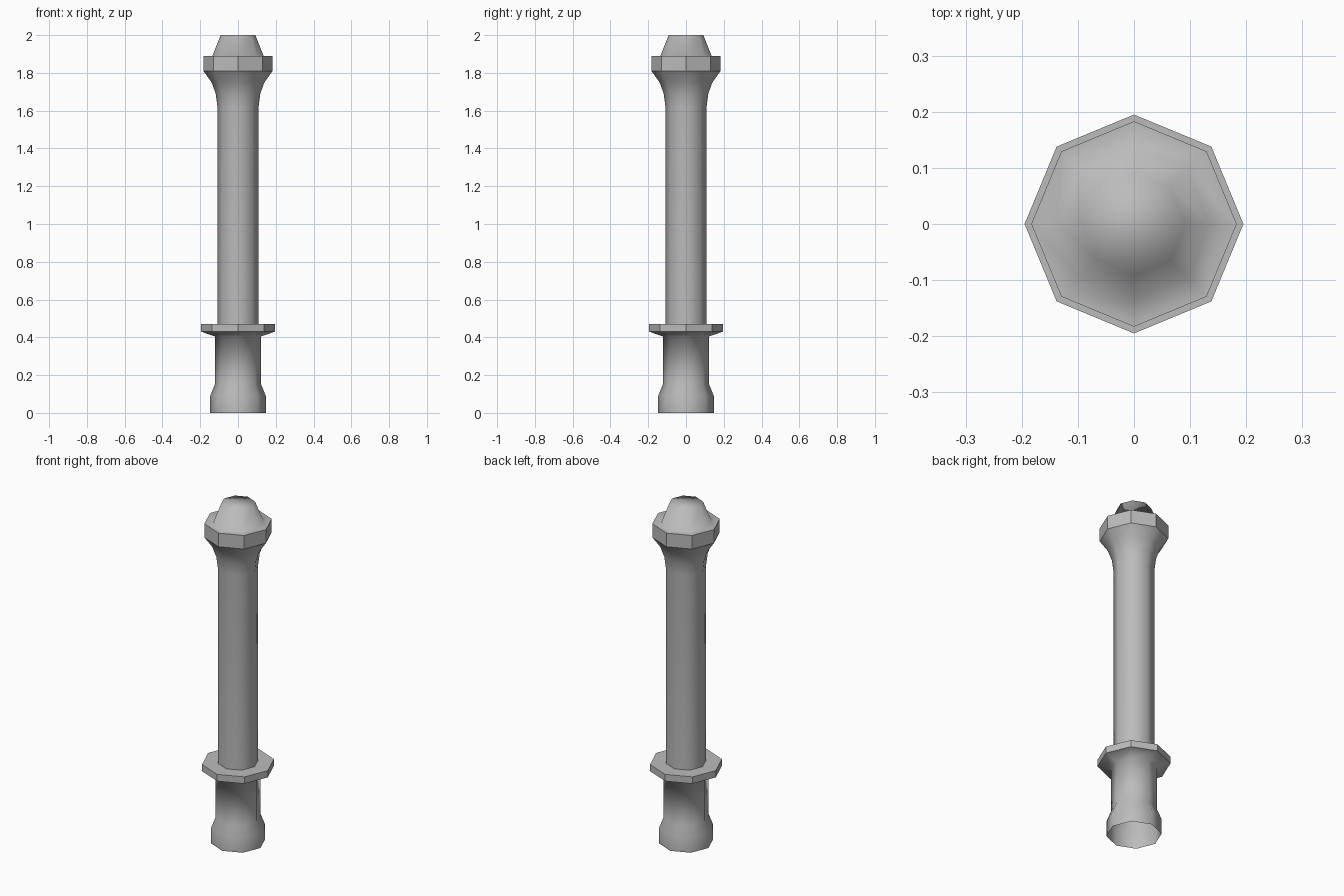
import bpy, bmesh, math

cube = bpy.data.objects.get("Cube")
if cube:
    bpy.data.objects.remove(cube, do_unlink=True)

SIDES = 8

# Single grey finish
grey = bpy.data.materials.new("post_grey")
grey.use_nodes = True
colour = (0.5, 0.5, 0.5, 1)
grey.diffuse_color = colour
grey.node_tree.nodes["Principled BSDF"].inputs["Base Color"].default_value = colour


def lathe(name, profile, smooth=True, cap_top=False):
    """Turn a (radius, height) profile, listed upward, into an octagonal part."""
    bm = bmesh.new()
    rings = []
    for r, z in profile:
        angles = [math.tau * i / SIDES for i in range(SIDES)]
        rings.append([bm.verts.new((r * math.cos(a), r * math.sin(a), z)) for a in angles])
    for low, high in zip(rings, rings[1:]):
        for i in range(SIDES):
            j = (i + 1) % SIDES
            bm.faces.new((low[i], low[j], high[j], high[i]))
    if cap_top:
        bm.faces.new(rings[-1])
    for f in bm.faces:
        f.smooth = smooth
    mesh = bpy.data.meshes.new(name)
    bm.to_mesh(mesh)
    bm.free()
    mesh.materials.append(grey)
    obj = bpy.data.objects.new(name, mesh)
    bpy.context.collection.objects.link(obj)
    return obj


# Foot flaring out to the underside of the collar, open at the bottom
lathe("base", [(0.147, 0), (0.147, 0.09), (0.123, 0.15), (0.123, 0.405), (0.195, 0.43)])

# Collar rim and flat top
lathe("collar_rim", [(0.195, 0.43), (0.195, 0.47)], smooth=False)
lathe("collar_top", [(0.195, 0.47), (0.109, 0.47)], smooth=False)

# Long shaft with flared neck
lathe("shaft", [(0.109, 0.47), (0.109, 1.62), (0.118, 1.69), (0.14, 1.75), (0.183, 1.81)])

# Head rim and tapered finial
lathe("head_rim", [(0.183, 1.81), (0.183, 1.89)], smooth=False)
lathe("finial", [(0.183, 1.89), (0.136, 1.89), (0.092, 2.0)], cap_top=True)
